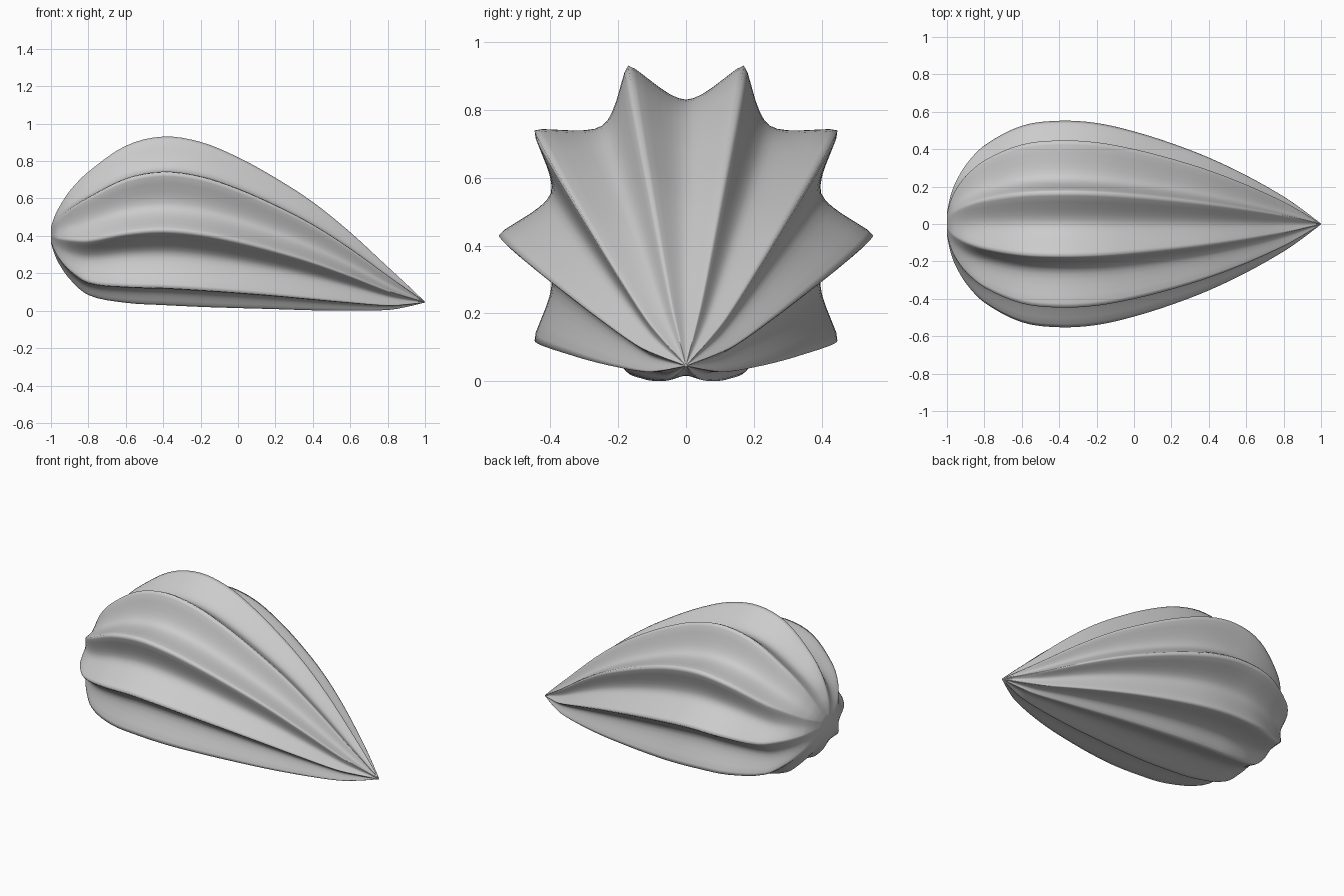
import bpy, bmesh, math
from mathutils import Vector

if "Cube" in bpy.data.objects:
    bpy.data.objects.remove(bpy.data.objects["Cube"])

# Stations along the body: x, axis height, vertical radius, half width, groove depth
stations = [
    (-1.0, .400, .050, .060, .06), (-.985, .393, .105, .135, .08),
    (-.96, .385, .170, .210, .12), (-.9, .378, .275, .315, .17),
    (-.8, .376, .385, .420, .21), (-.6, .415, .490, .525, .235),
    (-.4, .430, .526, .552, .24), (-.2, .412, .515, .540, .24),
    (0, .372, .471, .495, .24), (.2, .320, .410, .432, .24),
    (.4, .259, .338, .355, .24), (.6, .186, .245, .260, .24),
    (.8, .106, .135, .147, .24), (.9, .074, .072, .078, .24),
    (1.0, .045, .002, .002, .24)]

# Half of one groove: position from valley (0) to ridge (1), and rise
groove = [(0, 0), (.18, .045), (.36, .16), (.55, .35), (.75, .63), (.9, .88), (1, 1)]
RIBS = 10
FLAT_FROM, FLAT = .60, .46


def spline(points, steps):
    """Smooth interpolation by chord-aware Hermite curves through the stations."""
    slopes = []
    for i in range(len(points)):
        a, b = points[max(i - 1, 0)], points[min(i + 1, len(points) - 1)]
        slopes.append([(q - p) / (b[0] - a[0]) for p, q in zip(a, b)])
    out = []
    for i in range(len(points) - 1):
        a, b = points[i], points[i + 1]
        h = b[0] - a[0]
        for k in range(steps):
            t = k / steps
            w = (2*t**3 - 3*t*t + 1, t**3 - 2*t*t + t, 3*t*t - 2*t**3, t**3 - t*t)
            out.append([w[0]*p + w[1]*h*m + w[2]*q + w[3]*h*n
                        for p, q, m, n in zip(a, b, slopes[i], slopes[i + 1])])
    return out + [list(points[-1])]


# Star-shaped section as (angle, rise)
section = []
step = 2 * math.pi / RIBS
for rib in range(RIBS):
    for side, pts in ((-1, groove), (1, groove[::-1])):
        for t, f in (pts if side < 0 else pts[:-1]):
            if side > 0 and t == 1:
                continue
            section.append((step * rib + side * (1 - t) * step / 2, f))

# Ribbed body
bm = bmesh.new()
rings = []
for x, c, rz, ry, depth in spline(stations, 4):
    ring = []
    for ang, f in section:
        r = 1 - depth * (1 - f)
        y, z = r * math.cos(ang), r * math.sin(ang)
        if z < -FLAT_FROM:  # flattened underside
            z = -FLAT_FROM + (z + FLAT_FROM) * FLAT
        ring.append(bm.verts.new((x, ry * y, c + rz * z)))
    rings.append(ring)
for a, b in zip(rings, rings[1:]):
    for i in range(len(a)):
        j = (i + 1) % len(a)
        bm.faces.new((a[i], a[j], b[j], b[i]))

# Closed ends
for ring in (rings[0], rings[-1]):
    mid = bm.verts.new(sum((v.co for v in ring), Vector()) / len(ring))
    for i in range(len(ring)):
        bm.faces.new((mid, ring[i], ring[(i + 1) % len(ring)]))
bmesh.ops.recalc_face_normals(bm, faces=bm.faces)
low = min(v.co.z for v in bm.verts)
bmesh.ops.translate(bm, verts=bm.verts, vec=(0, 0, -low))

mesh = bpy.data.meshes.new("ribbed_body")
bm.to_mesh(mesh)
bm.free()
body = bpy.data.objects.new("ribbed_body", mesh)
bpy.context.collection.objects.link(body)
for p in mesh.polygons:
    p.use_smooth = True
